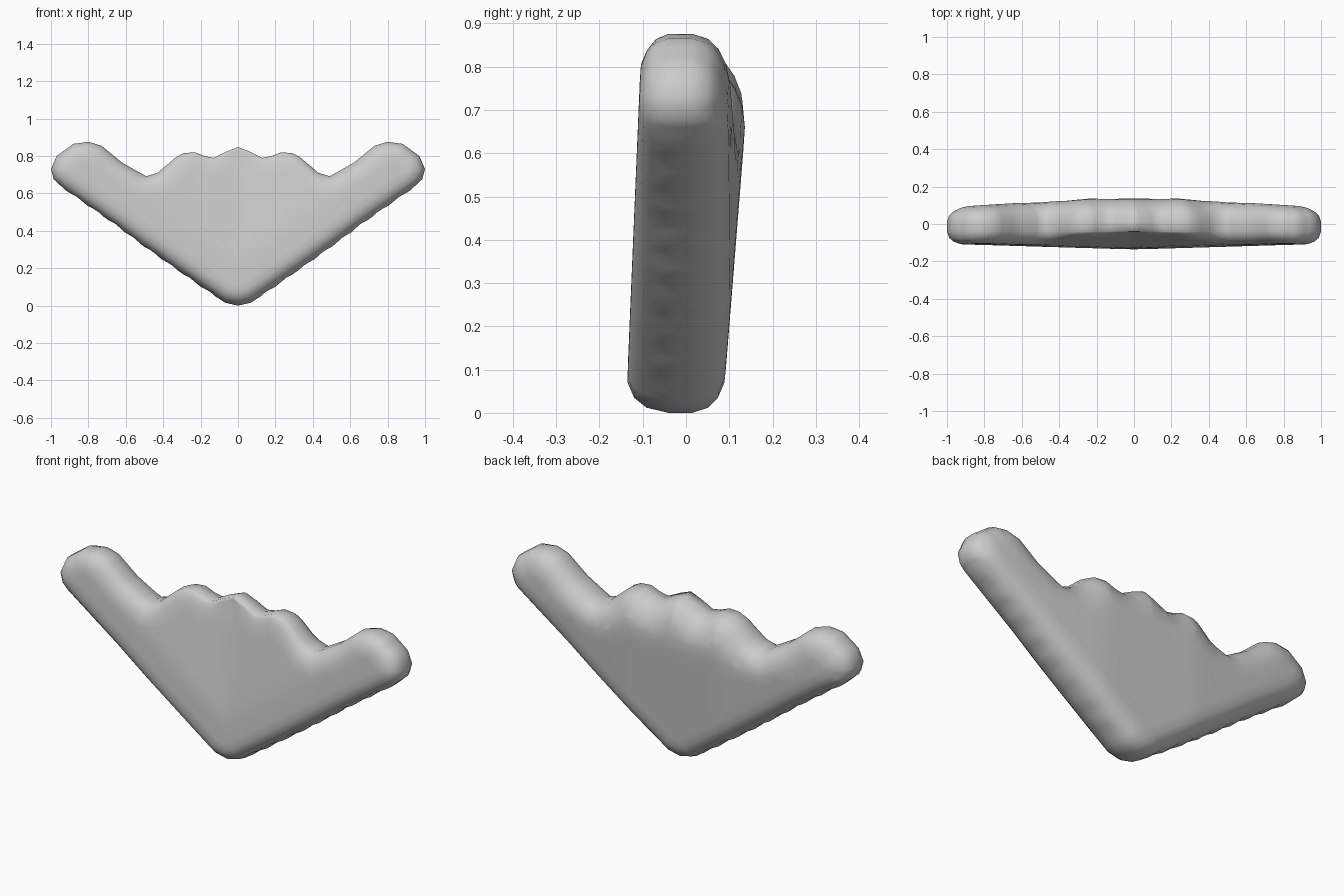
import bpy, bmesh
from math import sqrt, ceil, cos, tau
from mathutils import Vector
from mathutils.geometry import delaunay_2d_cdt, intersect_point_line

if "Cube" in bpy.data.objects:
    bpy.data.objects.remove(bpy.data.objects["Cube"])

# Right half of the outline (x, z): leading edge, then the upper edge
lead = [(0, 0), (.07, .016), (.12, .05), (.20, .105), (.35, .21), (.50, .317), (.66, .437),
        (.86, .577), (.95, .64), (.985, .675)]
upper = [(1.0, .73), (.97, .80), (.88, .865), (.80, .876),
         (.73, .855), (.62, .765), (.55, .725), (.49, .692), (.43, .71), (.33, .795), (.29, .815),
         (.23, .82), (.18, .80), (.13, .79), (.06, .825), (0, .848)]
half = lead + upper
corners = [Vector(p) for p in half] + [Vector((-x, z)) for x, z in half[-2:0:-1]]
segments = list(zip(corners, corners[1:] + corners[:1]))
n_lead = len(lead) - 1
lead_segments = segments[:n_lead] + segments[-n_lead:]
upper_segments = segments[n_lead:-n_lead]

# Resample the outline evenly
outline = []
for a, b in segments:
    n = ceil((b - a).length / .04)
    outline += [a.lerp(b, i / n) for i in range(n)]
count = len(outline)


def edge_distance(p, segs=segments):
    best = 9
    for a, b in segs:
        q, t = intersect_point_line(p, a, b)
        q = Vector(q[:2])
        if t < 0:
            q = a
        elif t > 1:
            q = b
        best = min(best, (p - q).length)
    return best


def inside(p):
    hit = False
    for a, b in segments:
        if (a.y > p.y) != (b.y > p.y):
            if p.x < a.x + (p.y - a.y) * (b.x - a.x) / (b.y - a.y):
                hit = not hit
    return hit


# Inset rings give the rounded rim, a grid fills the broad faces
points = list(outline)
for depth in (.012, .035, .07, .11):
    for i, p in enumerate(outline):
        d = (outline[(i + 1) % count] - outline[i - 1]).normalized()
        q = p + Vector((-d.y, d.x)) * depth
        if inside(q) and edge_distance(q) > depth * .85:
            points.append(q)
for i in range(-16, 17):
    for j in range(1, 15):
        q = Vector((i * .06, j * .06))
        if inside(q) and edge_distance(q) > .13:
            points.append(q)

verts, _, faces, *_ = delaunay_2d_cdt(points, [], [list(range(count))], 1, 1e-4)


def rounding(d, radius):
    t = min(d / radius, 1)
    return sqrt(max(0, 1 - (1 - t) ** 2))


def surface_y(p, back):
    d_lead = edge_distance(p, lead_segments)
    h_lead = rounding(d_lead, .08)
    d_up = edge_distance(p, upper_segments)
    if back:
        h = min(h_lead, rounding(d_up, .16 if abs(p.x) < .4 else .12))
        full = min(.084 + .08 * p.y, .136) - .065 * max(0, abs(p.x) - .27)
        return .014 + (full - .014) * h
    # The middle of the front leans back behind the two arms
    h = min(h_lead, rounding(d_up, .085))
    full = -.139 + .042 * p.y + .13 * max(0, d_lead - .22)
    return -.04 + (full + .04) * h


def rim_ripple(p):
    if edge_distance(p, lead_segments) < .002 and .05 < p.y < .66:
        return .004 * cos(tau * p.y / .072)
    return 0


# Front and back sheets joined along the gently rippled rim
bm = bmesh.new()
front = [bm.verts.new((p.x, surface_y(p, False), p.y + rim_ripple(p))) for p in verts]
back = [bm.verts.new((p.x, surface_y(p, True), p.y + rim_ripple(p))) for p in verts]
edge_use = {}
for f in faces:
    bm.faces.new([front[i] for i in f])
    bm.faces.new([back[i] for i in reversed(f)])
    for a, b in zip(f, list(f[1:]) + [f[0]]):
        key = (min(a, b), max(a, b))
        edge_use[key] = edge_use.get(key, 0) + 1
for (a, b), uses in edge_use.items():
    if uses == 1:
        bm.faces.new((front[a], front[b], back[b], back[a]))
bmesh.ops.delete(bm, geom=[v for v in bm.verts if not v.link_faces], context='VERTS')
bmesh.ops.recalc_face_normals(bm, faces=bm.faces)
for f in bm.faces:
    f.smooth = True

mesh = bpy.data.meshes.new("flying_wing_body")
bm.to_mesh(mesh)
bm.free()
wing = bpy.data.objects.new("flying_wing_body", mesh)
bpy.context.collection.objects.link(wing)
